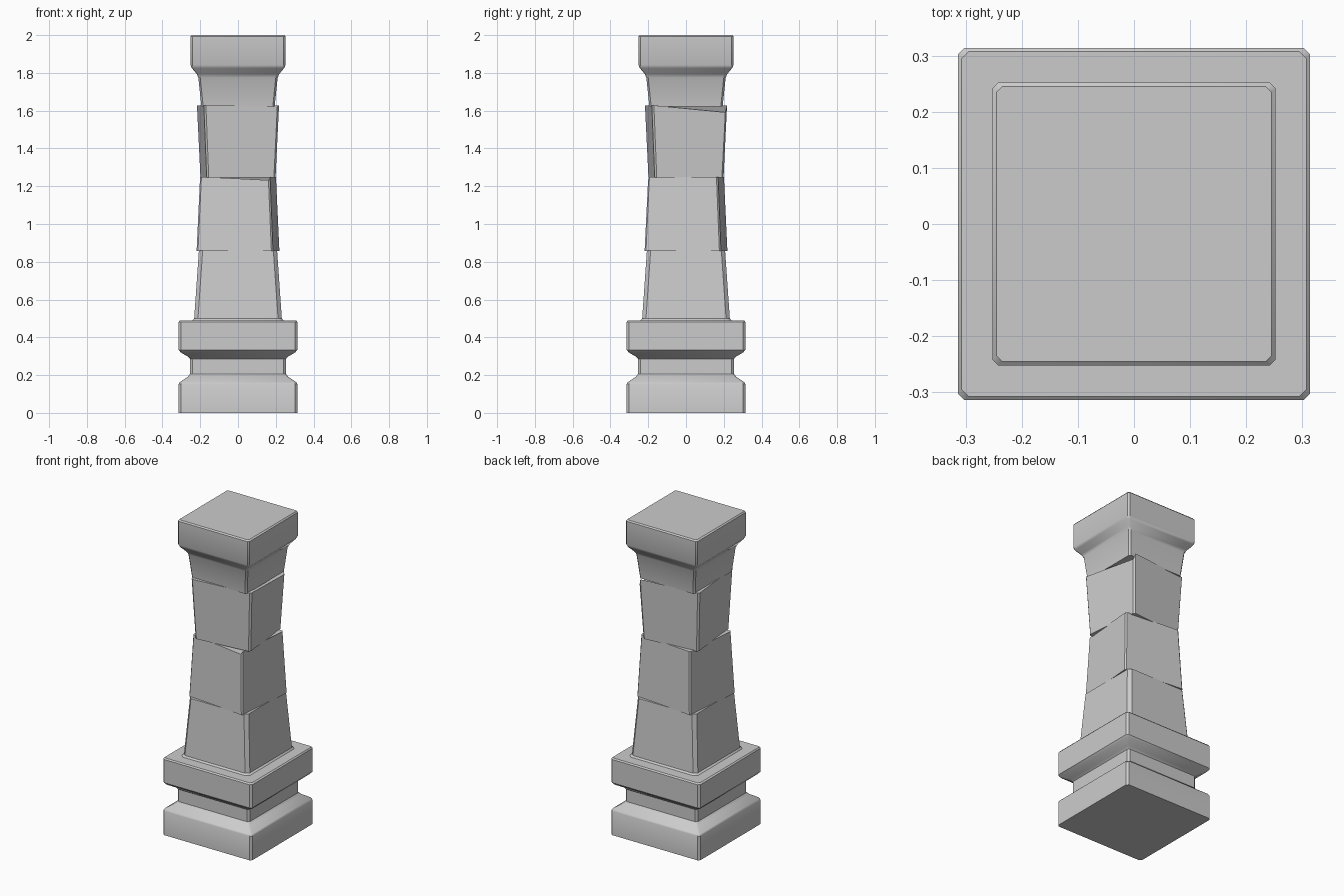
import bpy, bmesh
from math import radians
from mathutils import Matrix

if "Cube" in bpy.data.objects:
    bpy.data.objects.remove(bpy.data.objects["Cube"])


def loft(name, profile, chamfer=0.01, twist=0.0, dent=None):
    """Stack chamfered square rings from (half width, z) pairs.
    Dent = (corner vertex index, drop) lowers one vertex of the top ring."""
    bm = bmesh.new()
    rings = []
    for h, z in profile:
        i = h - chamfer
        pts = [(h, -i), (h, i), (i, h), (-i, h), (-h, i), (-h, -i), (-i, -h), (i, -h)]
        rings.append([bm.verts.new((x, y, z)) for x, y in pts])
    for a, b in zip(rings, rings[1:]):
        for k in range(8):
            n = (k + 1) % 8
            bm.faces.new((a[k], a[n], b[n], b[k]))
    bm.faces.new(list(reversed(rings[0])))
    bm.faces.new(rings[-1])
    if dent:
        rings[-1][dent[0]].co.z -= dent[1]
    bmesh.ops.rotate(bm, verts=bm.verts, cent=(0, 0, 0),
                     matrix=Matrix.Rotation(radians(twist), 3, 'Z'))
    bmesh.ops.recalc_face_normals(bm, faces=bm.faces)
    mesh = bpy.data.meshes.new(name)
    bm.to_mesh(mesh)
    bm.free()
    obj = bpy.data.objects.new(name, mesh)
    bpy.context.collection.objects.link(obj)
    bpy.ops.object.select_all(action='DESELECT')
    obj.select_set(True)
    bpy.context.view_layer.objects.active = obj
    bpy.ops.object.shade_smooth_by_angle(angle=radians(35))
    return obj


# Plinth with a recessed groove
loft("plinth", [(0.314, 0), (0.314, 0.153), (0.308, 0.163), (0.265, 0.192),
                (0.254, 0.207), (0.254, 0.285), (0.265, 0.298), (0.303, 0.32),
                (0.314, 0.334), (0.314, 0.482), (0.307, 0.49)], 0.012)

# Shaft blocks, twisted against each other
loft("lower_block", [(0.245, 0.485), (0.232, 0.50), (0.207, 0.86)], 0.02)
loft("middle_block", [(0.203, 0.857), (0.186, 1.25)], 0.008, -5, (7, 0.018))
loft("upper_block", [(0.183, 1.245), (0.2, 1.628)], 0.01, 5.5, (1, 0.037))

# Neck and square capital
loft("capital", [(0.194, 1.622), (0.21, 1.775), (0.219, 1.795), (0.244, 1.825),
                 (0.252, 1.842), (0.252, 1.992), (0.245, 2.0)], 0.01)
